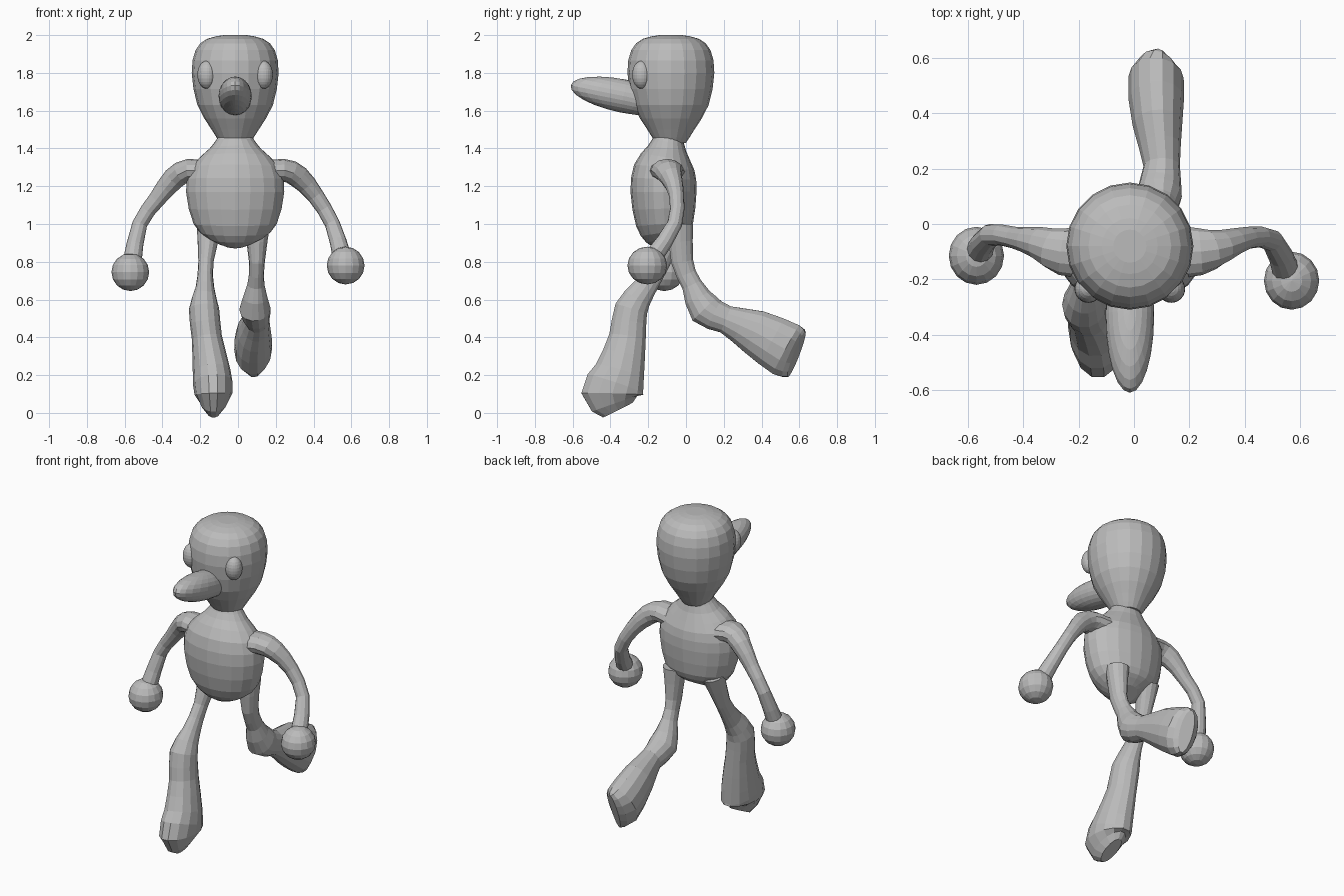
import bpy
import bmesh
import math
from mathutils import Matrix, Vector

default_cube = bpy.data.objects.get("Cube")
if default_cube:
    bpy.data.objects.remove(default_cube, do_unlink=True)

# One plain clay colour for the whole figure
clay = bpy.data.materials.new("clay_grey")
clay.use_nodes = True
clay.diffuse_color = (0.5, 0.5, 0.5, 1)
clay.node_tree.nodes["Principled BSDF"].inputs["Base Color"].default_value = clay.diffuse_color


def finish(name, bm):
    bmesh.ops.recalc_face_normals(bm, faces=bm.faces)
    mesh = bpy.data.meshes.new(name)
    bm.to_mesh(mesh)
    bm.free()
    mesh.materials.append(clay)
    obj = bpy.data.objects.new(name, mesh)
    bpy.context.collection.objects.link(obj)


def spline(keys, steps):
    """Pass a smooth curve through the keys and return evenly stepped samples."""
    padded = [keys[0], *keys, keys[-1]]
    samples = []
    for before, start, end, after in zip(padded, padded[1:], padded[2:], padded[3:]):
        for step in range(steps):
            t = step / steps
            samples.append([b + t * ((c - a) / 2 + t * (a - 2.5 * b + 2 * c - d / 2
                                     + t * (1.5 * (b - c) + (d - a) / 2)))
                            for a, b, c, d in zip(before, start, end, after)])
    return samples + [keys[-1]]


def loft(name, keys, side, sides, steps):
    """Skin elliptical rings given as x, y, z, half width along side, half depth."""
    bm = bmesh.new()
    sections = spline(keys, steps)
    centres = [Vector(section[:3]) for section in sections]
    last = len(centres) - 1
    rings = []
    for i, (centre, section) in enumerate(zip(centres, sections)):
        tangent = (centres[min(i + 1, last)] - centres[max(i - 1, 0)]).normalized()
        across = (side - tangent * side.dot(tangent)).normalized()
        depth = tangent.cross(across)
        ring = []
        for k in range(sides):
            angle = math.tau * k / sides
            ring.append(bm.verts.new(centre + across * section[3] * math.cos(angle)
                                     + depth * section[4] * math.sin(angle)))
        rings.append(ring)
    for low, high in zip(rings, rings[1:]):
        for k in range(sides):
            following = (k + 1) % sides
            bm.faces.new((low[k], low[following], high[following], high[k]))
    bm.faces.new(rings[0])
    bm.faces.new(rings[-1])
    finish(name, bm)


def ball(name, centre, radii, segments, tilt=0):
    bm = bmesh.new()
    bmesh.ops.create_uvsphere(bm, u_segments=segments, v_segments=segments // 2, radius=1)
    matrix = (Matrix.Translation(centre) @ Matrix.Rotation(tilt, 4, "X")
              @ Matrix.Diagonal((*radii, 1)))
    bmesh.ops.transform(bm, matrix=matrix, verts=bm.verts)
    finish(name, bm)


X_AXIS = Vector((1, 0, 0))
Y_AXIS = Vector((0, 1, 0))
MIDDLE = -0.015

# Head: a rounded egg with a flattened crown, narrowing to the neck
head_profile = [(1.43, .08), (1.5, .125), (1.63, .2), (1.8, .23), (1.92, .21),
                (1.98, .15), (2, .06)]
loft("head", [(MIDDLE, -.08, z, r, r) for z, r in head_profile], X_AXIS, 20, 2)

# Torso: barrel chest, shallower than wide, leaning forward where it is fullest
torso_profile = [(.9, .07), (.93, .15), (1, .22), (1.17, .26), (1.3, .235),
                 (1.4, .135), (1.46, .09)]
loft("torso", [(MIDDLE, -.08 - .15 * width, z, width, .024 + .58 * width)
               for z, width in torso_profile], X_AXIS, 20, 2)

# Eyes and long pointed nose
for name, offset in (("right_eye", -.15), ("left_eye", .15)):
    ball(name, (MIDDLE + offset, -.235, 1.79), (.05, .05, .074), 24)
ball("nose", (MIDDLE, -.33, 1.677), (.088, .286, .088), 24, -.2)

# Arms taper from broad shoulders to thin wrists, ending in ball hands
arm_widths = [.1, .085, .06, .04, .04, .05]
arm_depths = [.06, .06, .06, .045, .04, .05]
arm_paths = {
    "right": [(-.14, -.1, 1.27), (-.26, -.1, 1.285), (-.34, -.07, 1.24),
              (-.43, -.05, 1.13), (-.52, -.04, 1), (-.56, -.1, .8)],
    "left": [(.11, -.1, 1.27), (.24, -.1, 1.285), (.32, -.08, 1.25),
             (.41, -.05, 1.15), (.5, -.06, 1), (.55, -.17, .83)],
}
for name, path in arm_paths.items():
    loft(name + "_arm", [(*point, width, depth) for point, width, depth
                         in zip(path, arm_widths, arm_depths)], Y_AXIS, 12, 2)
for name, centre in (("right_hand", (-.57, -.115, .745)), ("left_hand", (.57, -.205, .78))):
    ball(name, centre, (.1, .105, .1), 16)

# Leading leg, planted in front: thin thigh, round knee, bell-shaped boot
loft("right_leg", [(-.15, -.06, 1, .07, .07), (-.17, -.13, .8, .04, .05),
                   (-.175, -.22, .66, .05, .065), (-.18, -.29, .55, .08, .09),
                   (-.165, -.31, .4, .08, .1), (-.14, -.35, .22, .1, .135),
                   (-.13, -.39, .1, .1, .168), (-.13, -.36, .015, .04, .09)], X_AXIS, 14, 2)

# Trailing leg, kicked back behind the body
loft("left_leg", [(.1, -.03, 1, .07, .07), (.1, -.02, .8, .042, .06),
                  (.095, .03, .68, .045, .055), (.09, .1, .55, .083, .092),
                  (.1, .21, .495, .066, .076), (.085, .36, .43, .09, .122),
                  (.08, .53, .335, .1, .15), (.095, .585, .31, .04, .13)], X_AXIS, 14, 2)
